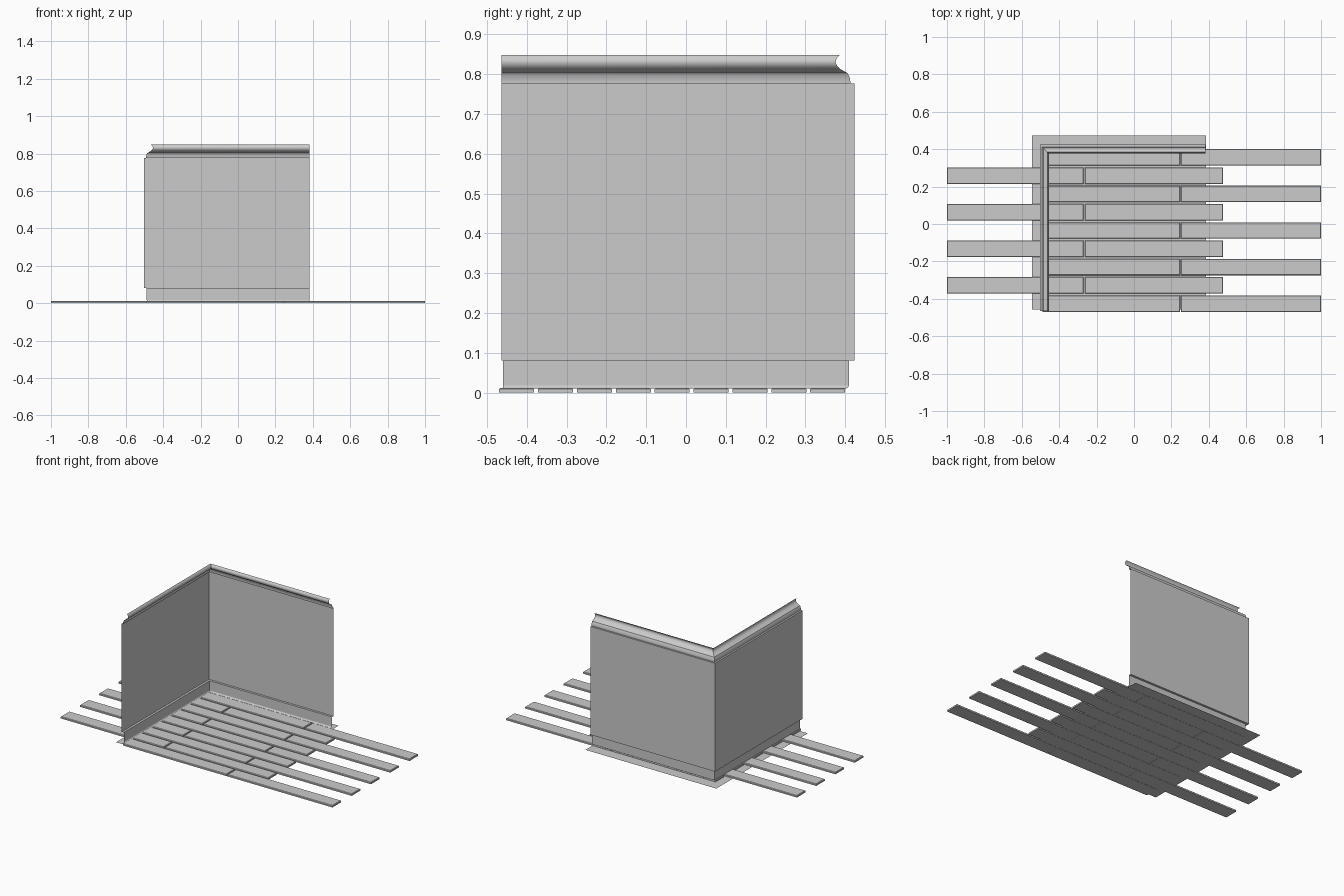
import bpy, bmesh

if "Cube" in bpy.data.objects:
    bpy.data.objects.remove(bpy.data.objects["Cube"])

CX, CY = -0.503, 0.424        # room corner on the wall plane
END_X, END_Y = 0.382, -0.464  # open ends of the two walls


def finish(name, bm):
    mesh = bpy.data.meshes.new(name)
    bm.to_mesh(mesh)
    bm.free()
    obj = bpy.data.objects.new(name, mesh)
    bpy.context.collection.objects.link(obj)
    return obj


def corner_sheet(name, profile, smooth=False, end_y=END_Y):
    """Sweep a profile of (inward offset, height) along the mitred L of the walls."""
    bm = bmesh.new()
    rows = [[bm.verts.new(p) for p in ((CX + d, end_y, z),
                                       (CX + d, CY - d, z),
                                       (END_X, CY - d, z))] for d, z in profile]
    for low, high in zip(rows, rows[1:]):
        for i in range(2):
            bm.faces.new((low[i], low[i + 1], high[i + 1], high[i]))
    obj = finish(name, bm)
    if smooth:
        bpy.ops.object.select_all(action='DESELECT')
        bpy.context.view_layer.objects.active = obj
        obj.select_set(True)
        bpy.ops.object.shade_smooth_by_angle(angle=0.6)
    return obj


def plank(name, x0, x1, y, width=0.088, thick=0.012):
    """Floor board with chamfered top edges."""
    bm = bmesh.new()
    bmesh.ops.create_cube(bm, size=1)
    for v in bm.verts:
        v.co = ((x0 + x1) / 2 + v.co.x * (x1 - x0), y + v.co.y * width,
                thick / 2 + v.co.z * thick)
    top = [e for e in bm.edges if all(v.co.z > thick * 0.9 for v in e.verts)]
    bmesh.ops.bevel(bm, geom=top, offset=0.003, segments=1, affect='EDGES')
    return finish(name, bm)


# Subfloor sheet under the boards
bm = bmesh.new()
bm.faces.new([bm.verts.new(p) for p in ((-0.546, -0.457, 0.001), (0.384, -0.457, 0.001),
                                        (0.384, 0.472, 0.001), (-0.546, 0.472, 0.001))])
finish("subfloor", bm)

# Staggered floor boards, two per row
for row in range(9):
    y = -0.4255 + 0.0977 * row
    start = -0.49 if row % 2 == 0 else -1.0
    split, end = (0.248, 1.0) if row % 2 == 0 else (-0.267, 0.475)
    plank(f"floor_board_{row}_left", start, split - 0.002, y)
    plank(f"floor_board_{row}_right", split + 0.004, end, y)

# Walls
corner_sheet("walls", [(0, 0.08), (0, 0.776)])

# Baseboard with a small foot and a top ledge
corner_sheet("baseboard", [(0.022, 0.010), (0.017, 0.013), (0.014, 0.018),
                           (0.014, 0.080), (0, 0.080)], end_y=-0.46)

# Cornice: lower band, overhanging step, then a scooped upper lip
corner_sheet("cornice", [(0, 0.776), (0.011, 0.776), (0.011, 0.782), (0.013, 0.793),
                         (0.018, 0.803), (0.028, 0.808), (0.038, 0.814), (0.044, 0.820),
                         (0.048, 0.829), (0.047, 0.836), (0.043, 0.843), (0.038, 0.848)],
             smooth=True)
